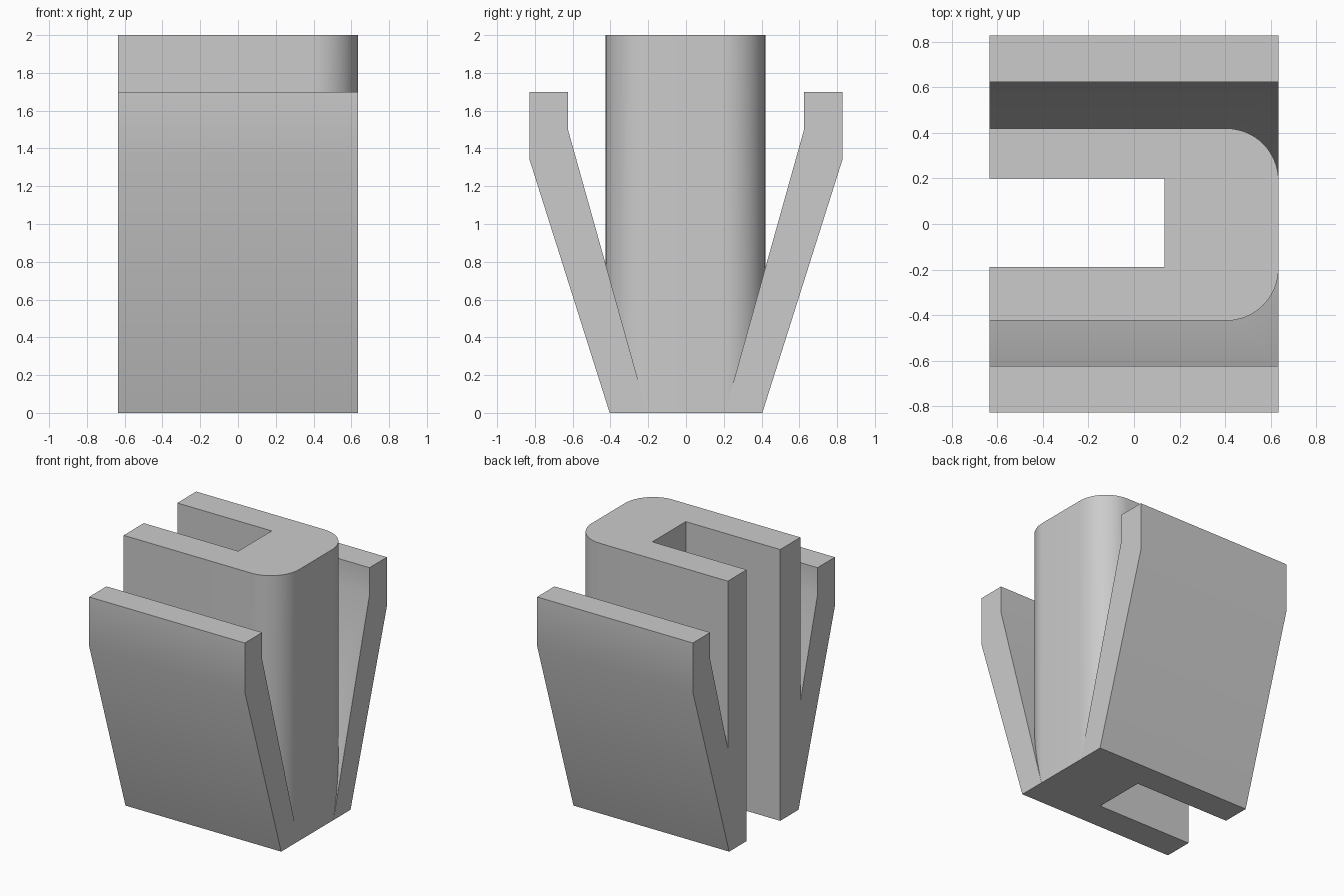
import bpy, bmesh, math
from mathutils import Vector

cube = bpy.data.objects.get("Cube")
if cube:
    bpy.data.objects.remove(cube, do_unlink=True)

HALF_X = 0.635
HEIGHT = 2.0

grey = bpy.data.materials.new("plain grey")
grey.use_nodes = True
grey.diffuse_color = (0.6, 0.6, 0.6, 1)
grey.node_tree.nodes["Principled BSDF"].inputs["Base Color"].default_value = (0.6, 0.6, 0.6, 1)


def add_prism(bm, points, direction):
    """Extrude a closed outline along a direction."""
    face = bm.faces.new([bm.verts.new(p) for p in points])
    out = bmesh.ops.extrude_face_region(bm, geom=[face])
    verts = [g for g in out["geom"] if isinstance(g, bmesh.types.BMVert)]
    bmesh.ops.translate(bm, verts=verts, vec=direction)


def make_object(name, bm):
    bmesh.ops.recalc_face_normals(bm, faces=bm.faces)
    mesh = bpy.data.meshes.new(name)
    bm.to_mesh(mesh)
    bm.free()
    mesh.materials.append(grey)
    obj = bpy.data.objects.new(name, mesh)
    bpy.context.collection.objects.link(obj)
    return obj


# Slotted post: U-shaped outline with two rounded corners
def corner(cx, cy, start, radius=0.23, steps=16):
    angles = [math.radians(start + 90 * i / steps) for i in range(steps + 1)]
    return [(cx + radius * math.cos(a), cy + radius * math.sin(a)) for a in angles]


outline = [(-HALF_X, -0.425)]
outline += corner(HALF_X - 0.23, -0.195, -90)
outline += corner(HALF_X - 0.23, 0.19, 0)
outline += [(-HALF_X, 0.42), (-HALF_X, 0.2), (0.135, 0.2), (0.135, -0.19), (-HALF_X, -0.19)]
bm = bmesh.new()
add_prism(bm, [(x, y, 0) for x, y in outline], (0, 0, HEIGHT))

# Trim the foot of the post so it stays inside the sloping arms
for side in (-1, 1):
    cut = bmesh.ops.bisect_plane(
        bm, geom=bm.verts[:] + bm.edges[:] + bm.faces[:], dist=1e-5,
        plane_co=(0, side * 0.39, 0), plane_no=Vector((0, side * 1.34, -0.425)).normalized(),
        clear_outer=True)
    edges = [g for g in cut["geom_cut"] if isinstance(g, bmesh.types.BMEdge)]
    bmesh.ops.edgeloop_fill(bm, edges=edges)
clip = make_object("slotted_clip", bm)

# Flared arms at front and back
arm_profile = [(0.404, 0), (0.828, 1.34), (0.828, 1.7), (0.625, 1.7), (0.625, 1.5), (0.205, 0)]
bm = bmesh.new()
for side in (-1, 1):
    add_prism(bm, [(-HALF_X, side * y, z) for y, z in arm_profile], (2 * HALF_X, 0, 0))
arms = make_object("flared_arms", bm)

# Join the arms and post into one solid
union = clip.modifiers.new("join arms", 'BOOLEAN')
union.operation = 'UNION'
union.solver = 'EXACT'
union.object = arms
bpy.ops.object.select_all(action='DESELECT')
bpy.context.view_layer.objects.active = clip
clip.select_set(True)
bpy.ops.object.modifier_apply(modifier=union.name)
bpy.data.objects.remove(arms, do_unlink=True)

# Merge flat areas, then smooth the round corners and gentle bends
bm = bmesh.new()
bm.from_mesh(clip.data)
bmesh.ops.remove_doubles(bm, verts=bm.verts, dist=1e-5)
bmesh.ops.dissolve_limit(bm, angle_limit=math.radians(0.5), verts=bm.verts, edges=bm.edges)
bm.to_mesh(clip.data)
bm.free()
bpy.ops.object.shade_smooth_by_angle(angle=math.radians(30))
